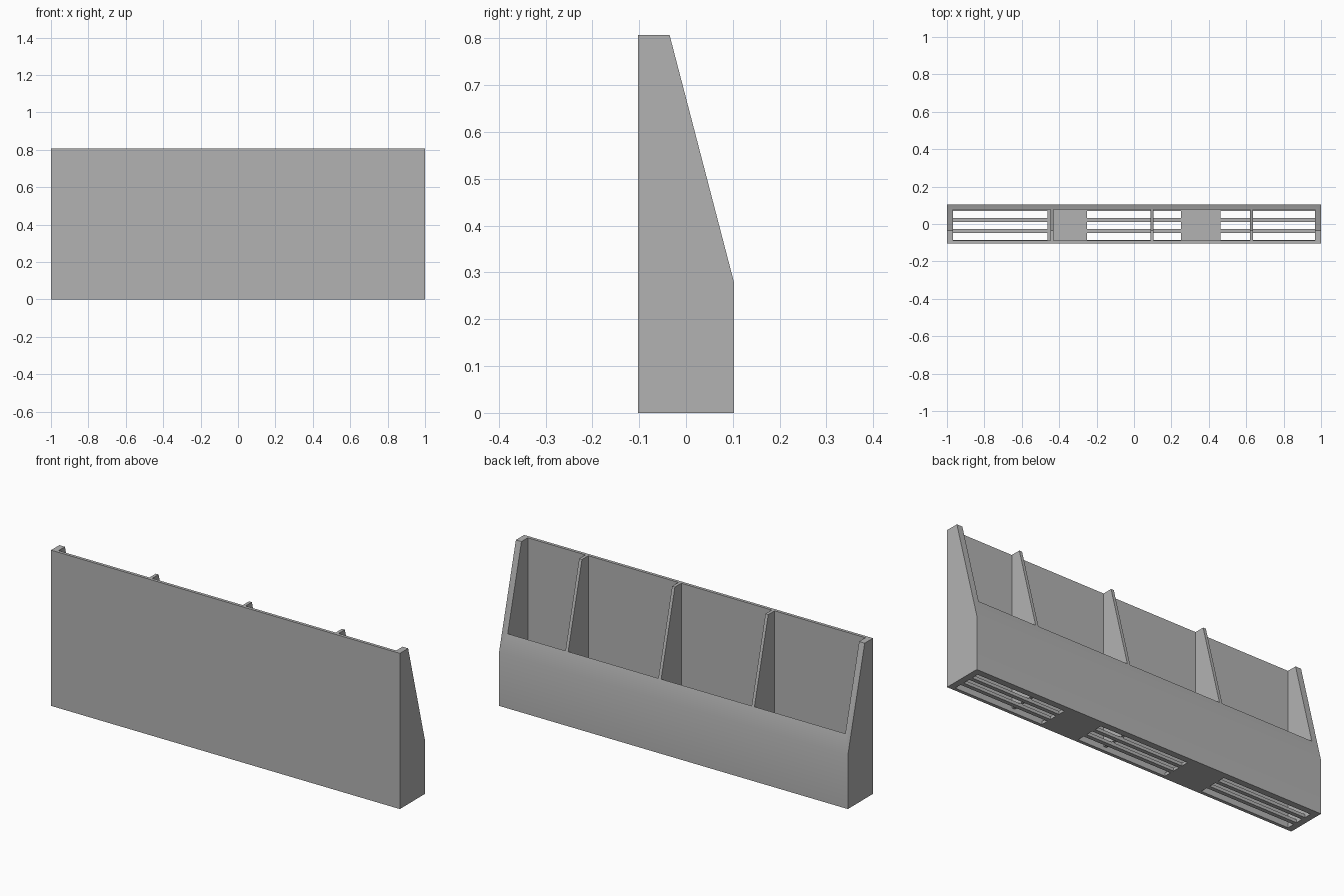
import bpy
import bmesh
import math
from mathutils import Matrix, Vector

old = bpy.data.objects.get("Cube")
if old:
    bpy.data.objects.remove(old, do_unlink=True)

# Plain grey plastic
grey = bpy.data.materials.new("light_grey")
grey.use_nodes = True
colour = (0.45, 0.45, 0.45, 1)
grey.diffuse_color = colour
grey.node_tree.nodes["Principled BSDF"].inputs["Base Color"].default_value = colour

HEIGHT = 0.807
WALL = 0.016
FRONT, BACK = -0.103, 0.103
INNER_X = 0.968
INNER_FRONT, INNER_BACK = -0.087, 0.078


def add_object(name, bm):
    bmesh.ops.recalc_face_normals(bm, faces=bm.faces)
    mesh = bpy.data.meshes.new(name)
    bm.to_mesh(mesh)
    bm.free()
    obj = bpy.data.objects.new(name, mesh)
    bpy.context.collection.objects.link(obj)
    return obj


def boxes(name, ranges):
    """One mesh of separate boxes, each given as x, y and z ranges."""
    bm = bmesh.new()
    for spans in ranges:
        centre = Vector([(a + b) / 2 for a, b in spans])
        size = Vector([b - a for a, b in spans])
        bmesh.ops.create_cube(bm, size=1, matrix=Matrix.LocRotScale(centre, None, size))
    return add_object(name, bm)


def carve(obj, cutter):
    mod = obj.modifiers.new(cutter.name, "BOOLEAN")
    mod.operation = "DIFFERENCE"
    mod.solver = "EXACT"
    mod.object = cutter
    bpy.context.view_layer.objects.active = obj
    bpy.ops.object.modifier_apply(modifier=mod.name)
    bpy.data.objects.remove(cutter, do_unlink=True)


# Bin body: side profile with a sloping back, extruded along x
profile = [(FRONT, 0), (BACK, 0), (BACK, 0.277), (-0.035, HEIGHT), (FRONT, HEIGHT)]
bm = bmesh.new()
side = bm.faces.new([bm.verts.new((-1, y, z)) for y, z in profile])
new = bmesh.ops.extrude_face_region(bm, geom=[side], use_keep_orig=True)["geom"]
bmesh.ops.translate(bm, vec=(2, 0, 0), verts=[v for v in new if isinstance(v, bmesh.types.BMVert)])
body = add_object("divided_bin", bm)
body.data.materials.append(grey)

# Four compartments, leaving three thin dividers and a low back wall
dividers = [-0.439, 0.096, 0.629]
starts = [-INNER_X] + [x + WALL / 2 for x in dividers]
ends = [x - WALL / 2 for x in dividers] + [INNER_X]
carve(body, boxes("compartments", [
    ((a, b), (INNER_FRONT, INNER_BACK), (WALL, 1)) for a, b in zip(starts, ends)]))

# Three groups of three long drain slots through the floor
carve(body, boxes("drain_slots", [
    ((x - 0.252, x + 0.252), (y - 0.019, y + 0.019), (-0.1, WALL + 0.004))
    for x in (-0.715, 0, 0.715) for y in (-0.067, -0.008, 0.051)]))

# Soften only the shallow bend of the back
bpy.ops.object.select_all(action="DESELECT")
body.select_set(True)
bpy.context.view_layer.objects.active = body
bpy.ops.object.shade_smooth_by_angle(angle=math.radians(30))
